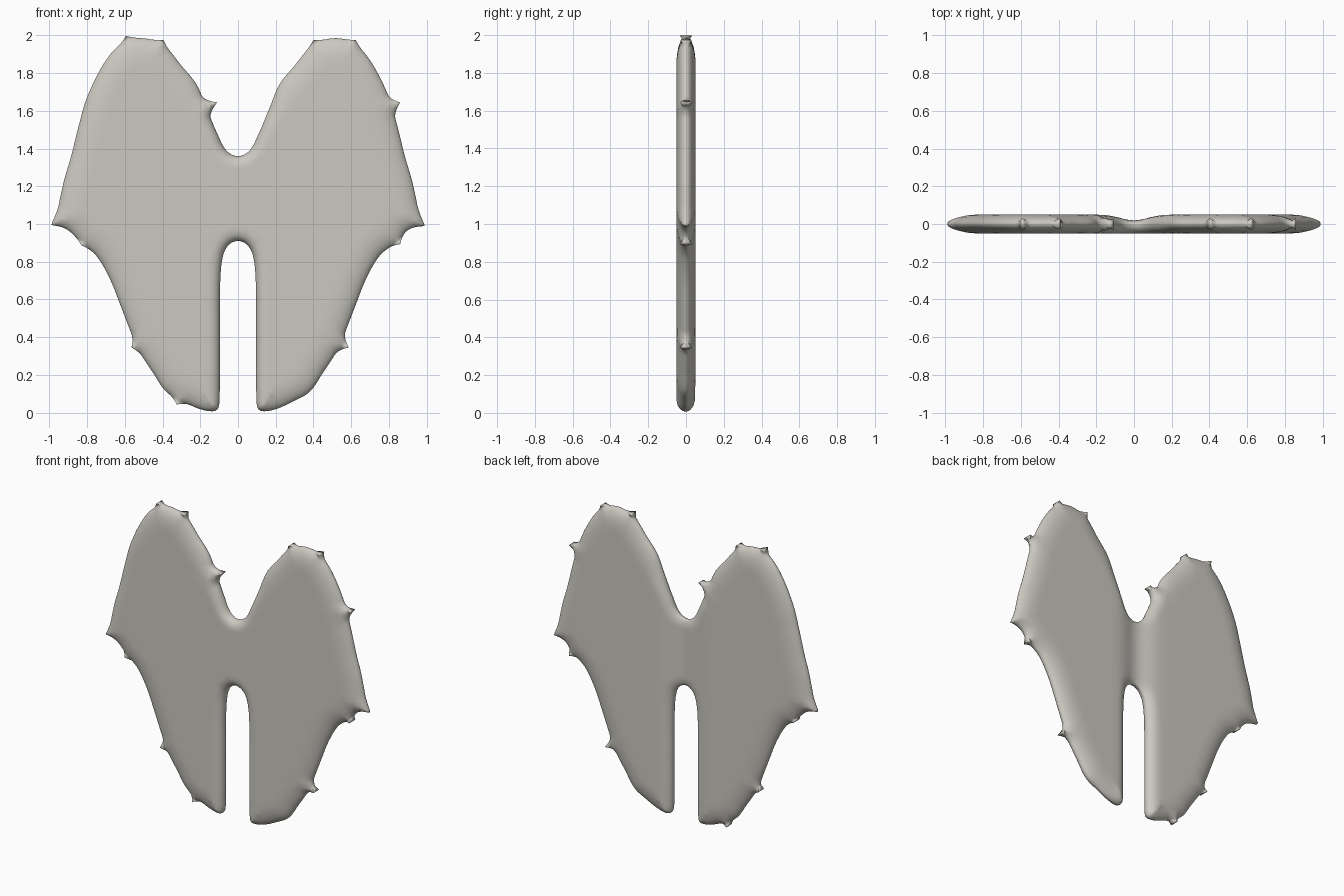
import bpy, bmesh, math
from mathutils import Vector, kdtree
from mathutils.geometry import delaunay_2d_cdt

if "Cube" in bpy.data.objects:
    bpy.data.objects.remove(bpy.data.objects["Cube"])

STEP = 0.012

# Half outline in (x, z): slot, leg, outer wing edge, top lobe, notch
HALF = [(0, .91), (.05, .888), (.08, .83), (.094, .7), (.096, .4), (.097, .1), (.104, .025),
        (.13, .007), (.2, .018), (.29, .058), (.38, .11), (.45, .21), (.53, .335), (.57, .43),
        (.62, .56), (.68, .71), (.75, .83), (.82, .89), (.87, .94), (.92, .988), (.955, 1.03),
        (.93, 1.2), (.885, 1.36), (.845, 1.52), (.805, 1.66), (.73, 1.82), (.65, 1.93),
        (.57, 1.978), (.48, 1.982), (.39, 1.945), (.3, 1.84), (.22, 1.74), (.165, 1.61),
        (.11, 1.48), (.06, 1.388), (0, 1.36)]
# Thorn tips on the rim
WING_TIPS = [(.99, .99), (-.99, .995)]
THORNS = [(.86, 1.645), (-.11, 1.645), (.625, 1.975), (.4, 1.975), (-.595, 1.997), (-.395, 1.975),
          (.86, .893), (-.83, .888), (.588, .345), (-.565, .345), (-.325, .042)]


def smooth(t):
    t = max(0.0, min(1.0, t))
    return t * t * (3 - 2 * t)


def spline_loop(points):
    """Closed smooth curve through the points, evenly sampled."""
    fine, n = [], len(points)
    for i in range(n):
        a, b, c, d = (points[(i + k) % n] for k in (-1, 0, 1, 2))
        count = max(1, round((c - b).length / STEP))
        for j in range(count):
            t = j / count
            # tangents limited to the span so uneven spacing cannot overshoot
            span = (c - b).length
            m0, m1 = (c - a).normalized() * span, (d - b).normalized() * span
            h = smooth(t)
            fine.append(b * (1 - h) + c * h + m0 * (t * (1 - t) ** 2) - m1 * (t * t * (1 - t)))
    return fine


def pull_thorn(loop, tip, reach):
    """Draw the rim out to a sharp point."""
    near = min(loop, key=lambda p: (p - tip).length).copy()
    move = tip - near
    return [p + move * max(0, 1 - (p - near).length / reach) ** 2 for p in loop]


right = [Vector(p) for p in HALF]
left = [Vector((-p.x, p.y)) for p in reversed(right[1:-1])]
outline = spline_loop(right + left)
for tip in WING_TIPS:
    outline = pull_thorn(outline, Vector(tip), 0.09)
for tip in THORNS:
    outline = pull_thorn(outline, Vector(tip), 0.07)

tree = kdtree.KDTree(len(outline))
for i, p in enumerate(outline):
    tree.insert(p.to_3d(), i)
tree.balance()


def rim(p):
    near, _, dist = tree.find(p.to_3d())
    return near, dist


# Interior points: rings following the rim, then a plain grid
n = len(outline)
points = list(outline)
for offset in (.004, .01, .02, .035, .055, .08, .11, .14):
    for i in range(0, n, 1 if offset < .03 else 2):
        along = (outline[(i + 1) % n] - outline[i - 1]).normalized()
        p = outline[i] + Vector((-along.y, along.x)) * offset
        if rim(p)[1] > offset * 0.97:
            points.append(p)
for i in range(-33, 34):
    for j in range(67):
        p = Vector((i * .03, j * .03))
        if rim(p)[1] > 0.15 or (abs(p.x) < .2 and rim(p)[1] > 0.06):
            points.append(p)
flat, _, tris, *_ = delaunay_2d_cdt(points, [], [list(range(n))], 1, 1e-5)


def depth(p):
    """Front and back y of the body at a point of the outline plane."""
    near, dist = rim(p)
    radius = 0.06 + 0.07 * smooth((abs(near.x) - 0.1) / 0.15)
    t = min(1, dist / radius)
    half = max(0.004, 0.05 * math.sqrt(1 - (1 - t) ** 2))
    # thorns flare into short ridges across the rim
    for tip in THORNS:
        half = max(half, 0.032 * (1 - (p - Vector(tip)).length / 0.05))
    # shallow groove down the middle of the back
    groove = 1 - 0.62 * math.exp(-(p.x / 0.1) ** 2)
    return -half, half * groove


# Front and back skins joined along the rim
bm = bmesh.new()
ys = [depth(p) for p in flat]
front = [bm.verts.new((p.x, y[0], p.y)) for p, y in zip(flat, ys)]
back = [bm.verts.new((p.x, y[1], p.y)) for p, y in zip(flat, ys)]
for a, b, c in tris:
    bm.faces.new((front[a], front[b], front[c]))
    bm.faces.new((back[c], back[b], back[a]))
twin = dict(zip(front, back))
for e in [e for e in bm.edges if e.is_boundary and e.verts[0] in twin]:
    a, b = e.verts
    bm.faces.new((a, b, twin[b], twin[a]))
loose = [v for v in bm.verts if not v.link_faces]
bmesh.ops.delete(bm, geom=loose, context='VERTS')
bmesh.ops.recalc_face_normals(bm, faces=bm.faces[:])
for f in bm.faces:
    f.smooth = True
mesh = bpy.data.meshes.new("winged_plate")
bm.to_mesh(mesh)
bm.free()

body = bpy.data.objects.new("winged_plate", mesh)
bpy.context.collection.objects.link(body)

stone = bpy.data.materials.new("warm_grey")
stone.use_nodes = True
colour = (.60, .58, .53, 1)
stone.diffuse_color = colour
stone.node_tree.nodes["Principled BSDF"].inputs["Base Color"].default_value = colour
mesh.materials.append(stone)
